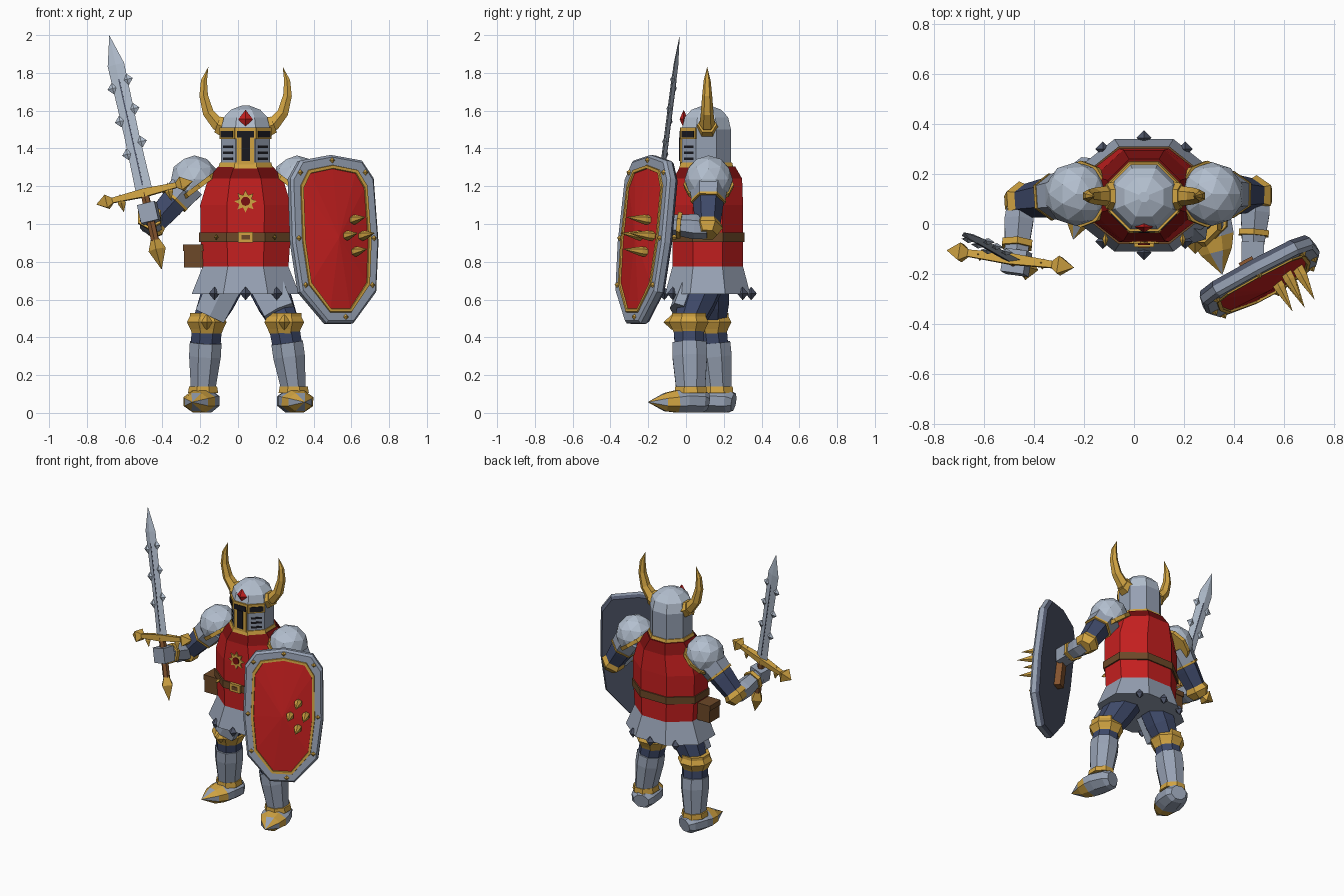
import bpy, bmesh, math
from mathutils import Vector, Matrix

if "Cube" in bpy.data.objects:
    bpy.data.objects.remove(bpy.data.objects["Cube"])

COLOURS = {
    "steel": (0.305, 0.355, 0.45), "light_steel": (0.45, 0.52, 0.62), "dark_steel": (0.08, 0.095, 0.145),
    "blue": (0.048, 0.066, 0.14), "red": (0.56, 0.014, 0.014),
    "dark_red": (0.19, 0.005, 0.005), "gold": (0.64, 0.37, 0.055),
    "brown": (0.15, 0.065, 0.021), "leather": (0.24, 0.09, 0.028), "black": (0.01, 0.01, 0.014)}
MATS = {}
for key, c in COLOURS.items():
    MATS[key] = bpy.data.materials.new(key)
    MATS[key].diffuse_color = (*c, 1)


def finish(name, bm, mats, M=None):
    if M is not None:
        bm.transform(M)
    bmesh.ops.remove_doubles(bm, verts=bm.verts, dist=1e-5)
    bmesh.ops.recalc_face_normals(bm, faces=bm.faces)
    me = bpy.data.meshes.new(name)
    bm.to_mesh(me)
    bm.free()
    for m in mats:
        me.materials.append(MATS[m])
    ob = bpy.data.objects.new(name, me)
    bpy.context.collection.objects.link(ob)
    return ob


def skin(name, rings, mats, M=None):
    """Joins rings of points; mats is one colour or one per segment."""
    if isinstance(mats, str):
        mats = [mats] * (len(rings) - 1)
    used = list(dict.fromkeys(mats))
    bm = bmesh.new()
    vr = [[bm.verts.new(p) for p in r] for r in rings]
    n = len(vr[0])
    for k in range(len(vr) - 1):
        for i in range(n):
            j = (i + 1) % n
            f = bm.faces.new((vr[k][i], vr[k][j], vr[k + 1][j], vr[k + 1][i]))
            f.material_index = used.index(mats[k])
    for ring, m in ((vr[0], mats[0]), (vr[-1], mats[-1])):
        if (Vector(ring[0].co) - Vector(ring[n // 2].co)).length > 1e-4:
            bm.faces.new(ring).material_index = used.index(m)
    return finish(name, bm, used, M)


def tube(name, pts, rad, mats, n=8, M=None):
    """Faceted tube along a path; a radius may be (across, depth)."""
    pts = [Vector(p) for p in pts]
    rings = []
    for i, p in enumerate(pts):
        t = (pts[min(i + 1, len(pts) - 1)] - pts[max(i - 1, 0)]).normalized()
        ref = Vector((0, 0, 1)) if abs(t.y) > 0.8 else Vector((0, 1, 0))
        x = ref.cross(t).normalized()
        y = t.cross(x)
        r = rad[i] if isinstance(rad[i], tuple) else (rad[i], rad[i])
        k = 1 / math.cos(math.pi / n)
        rings.append([p + x * r[0] * k * math.cos(a) + y * r[1] * k * math.sin(a)
                      for a in ((j + 0.5) * 2 * math.pi / n for j in range(n))])
    return skin(name, rings, mats, M)


def box(name, size, loc, mat, M=Matrix()):
    bm = bmesh.new()
    bmesh.ops.create_cube(bm, size=1, matrix=Matrix.Translation(loc) @ Matrix.Diagonal((*size, 1)))
    return finish(name, bm, [mat], M)


def diamond(w, t, z, x=0, y=0):
    return [(x + w, y, z), (x, y + t, z), (x - w, y, z), (x, y - t, z)]


def gem(name, loc, rx, ry, rz, mat, M=Matrix()):
    x, y, z = loc
    return skin(name, [diamond(0, 0, z - rz, x, y), diamond(rx, ry, z, x, y), diamond(0, 0, z + rz, x, y)], mat, M)


def frame(x, y, z, o):
    m = Matrix((x, y, z)).transposed().to_4x4()
    m.translation = o
    return m


CX, CY = 0.04, 0.115

# Torso, skirt, belt
levels = [(0.63, .285, .225), (0.775, .227, .187), (0.93, .238, .187), (1.10, .240, .187),
          (1.24, .198, .182), (1.305, .145, .145)]
tube("tunic", [(CX, CY, l[0]) for l in levels], [l[1:] for l in levels],
     ["steel", "red", "red", "red", "dark_red"])
tube("belt", [(CX, CY, .905), (CX, CY, .955)], [(.246, .195)] * 2, "brown")
box("buckle", (.08, .02, .055), (CX, CY - .198, .93), "gold")
box("buckle_center", (.045, .006, .025), (CX, CY - .209, .93), "brown")
for x in (-.115, .195):
    gem("belt_rivet", (x, -.062, .93), .012, .03, .014, "gold")
for x, y in ((0, .23), (0, -.23), (.165, .185), (-.165, .185), (.165, -.185), (-.165, -.185)):
    gem("skirt_stud", (CX + x, CY + y, .632), .03, .03, .036, "dark_steel")
box("pouch", (.10, .11, .09), (-.235, .09, .815), "brown")
box("pouch_flap", (.112, .12, .035), (-.235, .09, .875), "brown")


# Sun emblem
def star(r_out, r_in, z, n=16):
    return [(math.cos(i * 2 * math.pi / n) * (r_in if i % 2 else r_out),
             math.sin(i * 2 * math.pi / n) * (r_in if i % 2 else r_out), z) for i in range(n)]


E = Matrix.Translation((CX, CY - .186, 1.12)) @ Matrix.Rotation(math.pi / 2, 4, 'X')
skin("sun_emblem", [star(.06, .035, -.01), star(.06, .035, .008)], "gold", E)
skin("sun_center", [star(.024, .024, 0), star(.024, .024, .014)], "dark_red", E)

# Helmet
hz = [(1.30, .13), (1.50, .13), (1.565, .115), (1.605, .078), (1.627, .02)]
tube("helmet", [(CX, .108, h[0]) for h in hz], [h[1] for h in hz],
     ["steel", "light_steel", "light_steel", "light_steel"])
tube("neck_trim", [(CX, .108, 1.295), (CX, .108, 1.325)], [.145, .136], "gold")


def visor(name, ang, u, z, w, h, t, mat):
    M = Matrix.Translation((CX, .108, 0)) @ Matrix.Rotation(math.radians(ang), 4, 'Z')
    box(name, (w, t, h), (u, -.13 - t / 2 + .001, z), mat, M)


for a in (-45, 0, 45):
    visor("brow_band", a, 0, 1.48, .112, .062, .010, "gold")
    visor("eye_slit", a, 0, 1.476, .09, .035, .014, "black")
visor("nose_frame", 0, 0, 1.395, .094, .16, .012, "gold")
visor("nose_slot", 0, 0, 1.395, .045, .125, .016, "black")
for a in (-45, 45):
    for z in (1.41, 1.378, 1.346):
        visor("breath_slit", a, 0, z, .07, .013, .004, "black")
gem("crest_gem", (CX, -.012, 1.555), .038, .022, .05, "red")

# Horns and pauldrons, one per side
horn = [(.09, 1.51), (.15, 1.53), (.198, 1.59), (.222, 1.68), (.220, 1.76), (.197, 1.832)]
for s, side in ((-1, "right"), (1, "left")):
    tube(side + "_horn", [(CX + s * x, .112, z) for x, z in horn], [.04, .035, .029, .023, .016, 0], "gold", 6)
    tube(side + "_horn_socket", [(CX + s * .11, .112, 1.512), (CX + s * .15, .112, 1.527)], [.052, .044], "gold", 6)
    c = Vector((CX + s * .272, .12, 1.235))
    up = Vector((s * .6, 0, .8))
    bm = bmesh.new()
    bmesh.ops.create_icosphere(bm, subdivisions=2, radius=.128)
    bmesh.ops.bisect_plane(bm, geom=bm.verts[:] + bm.edges[:] + bm.faces[:], plane_co=up * -.04,
                           plane_no=up, clear_inner=True)
    bmesh.ops.holes_fill(bm, edges=[e for e in bm.edges if e.is_boundary])
    finish(side + "_pauldron", bm, ["light_steel"], Matrix.Translation(c))
    tube(side + "_pauldron_rim", [c - up * .055, c - up * .03], [.124, .127], "gold", 10)

# Arms: shoulder, elbow, hand
for side, sh, el, ha in (("right", (-.26, .12, 1.21), (-.455, .09, .99), (-.475, -.165, 1.06)),
                         ("left", (.34, .12, 1.21), (.49, .115, .98), (.475, -.11, 1.0))):
    sh, el, ha = Vector(sh), Vector(el), Vector(ha)
    tube(side + "_upper_arm", [sh, sh.lerp(el, .5), el], [.072, .069, .056], "blue", 6)
    tube(side + "_arm_plate", [sh, sh.lerp(el, .38)], [.088, .078], "steel", 6)
    tube(side + "_arm_plate_trim", [sh.lerp(el, .36), sh.lerp(el, .41)], [.082, .081], "gold", 6)
    d = (el - sh).normalized()
    tube(side + "_elbow_guard", [el - d * .045, el, el + d * .045], [.055, .07, .045], "gold", 6)
    tube(side + "_forearm", [el, el.lerp(ha, .3), el.lerp(ha, .85)], [.05, .058, .045], "steel", 6)
    tube(side + "_cuff", [el.lerp(ha, .62), el.lerp(ha, .72)], [.06, .06], "gold", 6)
box("left_hand", (.09, .09, .09), (.475, -.115, 1.0), "steel")

# Sword, built along local z with the guard along local x
a = Vector((-.21, .12, .94)).normalized()
yv = a.cross(Vector((.51, -.07, .11))).normalized()
S = frame(yv.cross(a), yv, a, (-.495, -.14, 1.165))
skin("blade", [diamond(.045, .013, 0), diamond(.04, .013, .3), diamond(.045, .013, .70), diamond(0, 0, .862)],
     "light_steel", S)
box("blade_groove", (.007, .0275, .58), (0, 0, .33), "dark_steel", S)
for s, zs in ((-1, (.22, .40, .58)), (1, (.27, .45, .61))):
    for z in zs:
        gem("blade_barb", (s * .043, 0, z), .03, .014, .032, "light_steel", S)
    tube("guard_tip", [(s * .175, 0, 0), (s * .205, 0, 0), (s * .265, 0, 0)], [.014, .036, 0], "gold", 4, S)
    gem("guard_spike", (s * .13, 0, -.025), .022, .022, .05, "gold", S)
tube("guard", [(-.19, 0, 0), (0, 0, 0), (.19, 0, 0)], [.013, .022, .013], "gold", 4, S)
tube("grip", [(0, 0, -.26), (0, 0, 0)], [.02, .02], "leather", 6, S)
gem("pommel", (0, 0, -.31), .047, .047, .11, "gold", S)
box("right_hand", (.095, .095, .10), (0, .0, -.11), "steel", S)

# Shield, built facing local z
v = Vector((-.054, .10, .99)).normalized()
n = Vector((.883, .47, 0)).cross(v).normalized()
H = frame(v.cross(n), v, n, (.508, -.218, .922))
half = [(.0, .445), (.185, .415), (.25, .32), (.258, -.02), (.228, -.285), (.08, -.452)]
outline = half + [(-x, y) for x, y in half[:0:-1]]


def ring(sx, sy, d):
    return [(x * sx, y * sy, d) for x, y in outline]


skin("shield", [ring(.95, .97, -.035), ring(.951, .971, -.034), ring(1, 1, -.015), ring(1, 1, .015),
                ring(.95, .97, .03), ring(.80, .875, .03), ring(.795, .87, .037), ring(.735, .835, .037),
                ring(.73, .83, .028), ring(0, 0, .06)],
     ["dark_steel", "dark_steel", "steel", "steel", "steel", "gold", "gold", "gold", "red"], H)
for x, y in ((0, .415), (.195, .35), (.225, 0), (.20, -.25), (.03, -.42), (-.20, -.25), (-.225, 0), (-.195, .35)):
    gem("shield_rivet", (x, y, .03), .016, .016, .018, "gold", H)
for x, y in ((.10, .095), (.05, .01), (.15, .01), (.10, -.075)):
    tube("shield_spike", [(x, y, .03), (x, y, .07), (x, y, .18)], [.022, .022, 0], "gold", 6, H)
box("shield_handle", (.06, .27, .045), (-.02, .02, -.056), "leather", H)

# Legs: hip, knee, ankle, foot direction
for side, s, hip, kn, an in (("right", -1, (-.06, .13, .70), (-.165, .135, .48), (-.185, .165, .12)),
                             ("left", 1, (.14, .10, .70), (.245, .015, .48), (.295, .025, .12))):
    hip, kn, an = Vector(hip), Vector(kn), Vector(an)
    tube(side + "_thigh", [hip, hip.lerp(kn, .5), kn], [.10, .095, .075], "blue")
    dn = (hip - kn).normalized()
    x = Vector((0, 1, 0)).cross(dn).normalized()
    T = frame(x, dn.cross(x), dn, hip.lerp(kn, .5))
    tube(side + "_thigh_plate", [(0, -.07, -.085), (0, -.07, .12)], [(.082, .045), (.092, .045)], "steel", 6, T)
    tube(side + "_knee_guard", [kn + Vector((0, 0, z)) for z in (-.06, -.035, 0, .03, .05)],
         [.078, .088, .105, .09, .09], "gold")
    gem(side + "_knee_point", (kn.x, kn.y - .09, kn.z), .045, .045, .04, "gold")
    tube(side + "_lower_leg", [kn - Vector((0, 0, .03)), kn.lerp(an, .4)], [.08, .078], "blue")
    tube(side + "_shin_guard", [kn.lerp(an, .30), kn.lerp(an, .5), an], [(.084, .09), (.084, .092), (.064, .076)], "steel")
    tube(side + "_ankle_band", [(an.x, an.y, .105), (an.x, an.y, .14)], [(.08, .085), (.074, .082)], "gold")
    d = Vector((s * .25, -.97, 0))
    prof = [(-.09, .05, .045), (-.06, .075, .06), (.03, .09, .062), (.08, .086, .058), (.14, .064, .048), (.235, 0, 0)]
    boot = tube(side + "_boot", [Vector((an.x, an.y, max(h, .055) + .002)) + d * t for t, w, h in prof],
                [(w, h) for t, w, h in prof], ["steel", "steel", "steel", "gold", "gold"])
    # Steel stripes along the pointed toe
    across = d.cross(Vector((0, 0, 1)))
    for f in boot.data.polygons:
        ahead = (f.center - Vector((an.x, an.y, 0))).dot(d)
        if ahead > .145 and (abs(f.normal.z) > .75 or abs(f.normal.dot(across)) > .75):
            f.material_index = 0

for m in bpy.data.materials:
    if m.users and not m.is_grease_pencil:
        m.use_nodes = True
        m.node_tree.nodes["Principled BSDF"].inputs["Base Color"].default_value = m.diffuse_color
